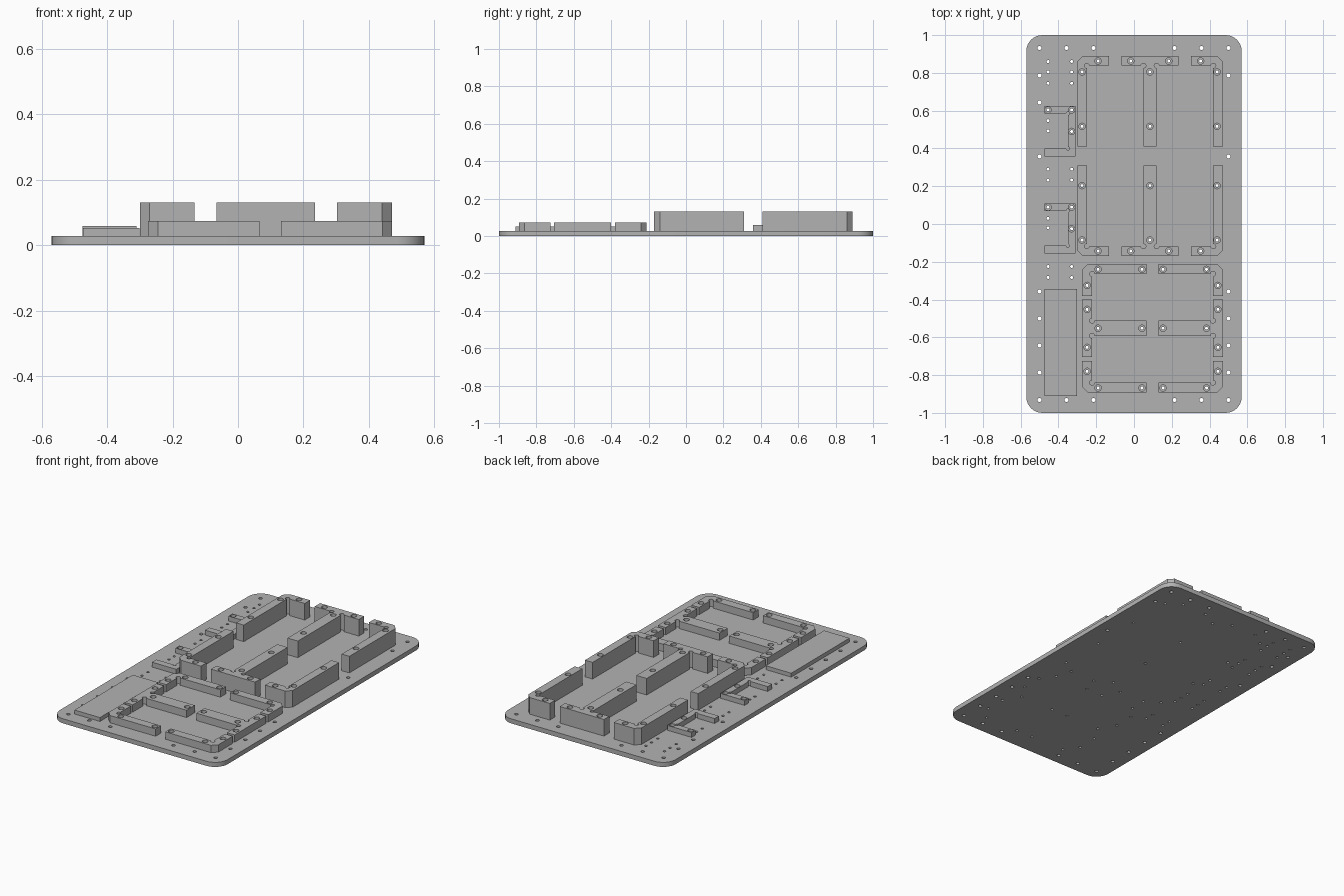
import bpy, bmesh, math

if "Cube" in bpy.data.objects:
    bpy.data.objects.remove(bpy.data.objects["Cube"])

grey = bpy.data.materials.new("plain grey")
grey.use_nodes = True
grey.diffuse_color = (0.45, 0.45, 0.45, 1)
grey.node_tree.nodes["Principled BSDF"].inputs["Base Color"].default_value = (0.45, 0.45, 0.45, 1)

PLATE = 0.028
SEAT = 0.02        # blocks sink slightly into the plate
TALL, LOW, BRACKET, PAD = 0.13, 0.073, 0.058, 0.052


def prism(bm, pts, z0, z1):
    """Extrude a flat outline from z0 to z1."""
    face = bm.faces.new([bm.verts.new((x, y, z0)) for x, y in pts])
    top = bmesh.ops.extrude_face_region(bm, geom=[face])["geom"]
    bmesh.ops.translate(bm, vec=(0, 0, z1 - z0),
                        verts=[v for v in top if isinstance(v, bmesh.types.BMVert)])


def circle(x, y, r, n=16):
    return [(x + r * math.cos(math.tau * i / n), y + r * math.sin(math.tau * i / n))
            for i in range(n)]


def add_object(name, bm):
    bmesh.ops.recalc_face_normals(bm, faces=bm.faces)
    mesh = bpy.data.meshes.new(name)
    bm.to_mesh(mesh)
    bm.free()
    mesh.materials.append(grey)
    obj = bpy.data.objects.new(name, mesh)
    bpy.context.collection.objects.link(obj)
    return obj


def drilled(name, pts, z0, z1, cuts):
    """Make a prism and cut it with (x, y, radius, bottom) cylinders."""
    obj = add_object(name, new_prism(pts, z0, z1))
    xs, ys = [p[0] for p in pts], [p[1] for p in pts]
    bm = bmesh.new()
    for x, y, r, low in cuts:
        if min(xs) - r < x < max(xs) + r and min(ys) - r < y < max(ys) + r:
            prism(bm, circle(x, y, r), low, 0.2)
    cutter = add_object("hole_cutter", bm)
    cutter.hide_render = True
    mod = obj.modifiers.new("holes", "BOOLEAN")
    mod.operation, mod.solver, mod.object = "DIFFERENCE", "EXACT", cutter
    mod.use_self = True
    graph = bpy.context.evaluated_depsgraph_get()
    mesh = bpy.data.meshes.new_from_object(obj.evaluated_get(graph))
    obj.modifiers.clear()
    obj.data = mesh
    mesh.name = name
    bpy.data.objects.remove(cutter)
    bpy.ops.object.select_all(action="DESELECT")
    obj.select_set(True)
    bpy.context.view_layer.objects.active = obj
    bpy.ops.object.shade_smooth_by_angle(angle=math.radians(30))
    return obj


def new_prism(pts, z0, z1):
    bm = bmesh.new()
    prism(bm, pts, z0, z1)
    return bm


def flip(pts, axis, centre):
    return [tuple(2 * centre - c if i == axis else c for i, c in enumerate(p)) for p in pts]


def corner(x0, y1, x_end, y_end, wall, chamfer=0.03):
    """L-shaped back left corner with a chamfered outside."""
    return [(x0, y_end), (x0 + wall, y_end), (x0 + wall, y1 - wall), (x_end, y1 - wall),
            (x_end, y1), (x0 + chamfer, y1), (x0, y1 - chamfer)]


# Tall cradle centre lines, low cradle centre lines
TX, TY = 0.085, 0.36
LX, LY = 0.098, -0.552

# Screw positions and corner reliefs
screws_tall = [(x, y) for x in (-0.19, -0.017, 0.184, 0.353) for y in (0.863, -0.143)]
screws_tall += [(x, y) for x in (-0.275, 0.084, 0.44) for y in (0.805, 0.517, 0.203, -0.085)]
screws_low = [(x, y) for x in (-0.19, 0.042, 0.154, 0.384) for y in (-0.24, -0.552, -0.868)]
screws_low += [(x, y) for x in (-0.248, 0.444) for y in (-0.325, -0.452, -0.653, -0.78)]
bracket_offsets = (0, -0.515)
screws_bracket = [(x, y + d) for d in bracket_offsets
                  for x, y in ((-0.455, 0.604), (-0.33, 0.604), (-0.33, 0.49))]


def cuts_for(screws, top, reliefs, r_relief):
    cuts = [(x, y, 0.017, max(top - 0.04, PLATE)) for x, y in screws]
    cuts += [(x, y, 0.008, -0.1) for x, y in screws]
    return cuts + [(x, y, r_relief, -0.1) for x, y in reliefs]


tall_cuts = cuts_for(screws_tall, TALL, [(x, y) for x in (-0.25, 0.05, 0.12, 0.42)
                                         for y in (0.838, -0.118)], 0.013)
low_cuts = cuts_for(screws_low, LOW, [(x, y) for x in (-0.222, 0.418)
                                      for y in (-0.264, -0.512, -0.592, -0.84)], 0.013)

# Tall cradle: four corners and two T-shaped dividers
tall_corner = corner(TX - 0.385, 0.89, -0.133, 0.41, 0.052)
tall_tee = [(0.05, 0.41), (0.12, 0.41), (0.12, 0.838), (0.235, 0.838),
            (0.235, 0.89), (-0.065, 0.89), (-0.065, 0.838), (0.05, 0.838)]
for end, back in (("back", True), ("front", False)):
    for side, left in (("right", False), ("left", True)):
        pts = flip(tall_corner, 0, TX) if left else tall_corner
        drilled(f"tall_corner_{end}_{side}", pts if back else flip(pts, 1, TY),
                SEAT, TALL, tall_cuts)
    drilled(f"tall_divider_{end}", tall_tee if back else flip(tall_tee, 1, TY),
            SEAT, TALL, tall_cuts)

# Low cradle: four corners and two sideways T dividers
low_corner = corner(-0.275, -0.211, 0.065, -0.38, 0.053)
low_tee = [(-0.275, -0.4), (-0.222, -0.4), (-0.222, -0.512), (0.065, -0.512),
           (0.065, -0.592), (-0.222, -0.592), (-0.222, -0.705), (-0.275, -0.705)]
for side, left in (("right", False), ("left", True)):
    for end, back in (("back", True), ("front", False)):
        pts = flip(low_corner, 0, LX) if left else low_corner
        drilled(f"low_corner_{end}_{side}", pts if back else flip(pts, 1, LY),
                SEAT, LOW, low_cuts)
    drilled(f"low_divider_{side}", flip(low_tee, 0, LX) if left else low_tee,
            SEAT, LOW, low_cuts)

# Two C-shaped side brackets
for name, d in zip(("back", "front"), bracket_offsets):
    pts = [(-0.475, 0.585), (-0.35, 0.585), (-0.35, 0.4), (-0.475, 0.4),
           (-0.475, 0.358), (-0.31, 0.358), (-0.31, 0.624), (-0.475, 0.624)]
    cuts = cuts_for(screws_bracket, BRACKET,
                    [(-0.35, 0.585 + d), (-0.35, 0.4 + d)], 0.009)
    drilled(f"bracket_{name}", [(x, y + d) for x, y in pts], SEAT, BRACKET, cuts)

# Flat pad at the front right corner
add_object("flat_pad", new_prism([(-0.474, -0.911), (-0.301, -0.911), (-0.301, -0.345),
                                  (-0.474, -0.345)], SEAT, PAD))

# Base plate with rounded corners, edge holes and spare bracket holes
R = 0.085
outline = []
for k, (sx, sy) in enumerate(((1, 1), (-1, 1), (-1, -1), (1, -1))):
    for i in range(9):
        a = (k + i / 8) * math.pi / 2
        outline.append((sx * (0.57 - R) + R * math.cos(a), sy * (1 - R) + R * math.sin(a)))

edge = [(s * x, t * 0.932) for s in (-1, 1) for t in (-1, 1) for x in (0.5, 0.358, 0.215)]
edge += [(s * 0.5, t * y) for s in (-1, 1) for t in (-1, 1) for y in (0.787, 0.357)]
edge += [(s * 0.5, y) for s in (-1, 1) for y in (-0.5, -0.643)] + [(-0.5, 0.643)]
plate_cuts = [(x, y, 0.011, -0.1) for x, y in edge]
plate_cuts += [(x, y, 0.008, -0.1) for x, y in screws_tall + screws_low + screws_bracket]
plate_cuts += [(x, y, 0.008, -0.1) for x in (-0.455, -0.33)
               for y in (0.86, 0.805, 0.745, 0.547, 0.493, 0.29, 0.232,
                         0.03, -0.02, -0.225, -0.283)
               if not any(abs(x - sx) + abs(y - sy) < 0.012 for sx, sy in screws_bracket)]
drilled("base_plate", outline, 0, PLATE, plate_cuts)
